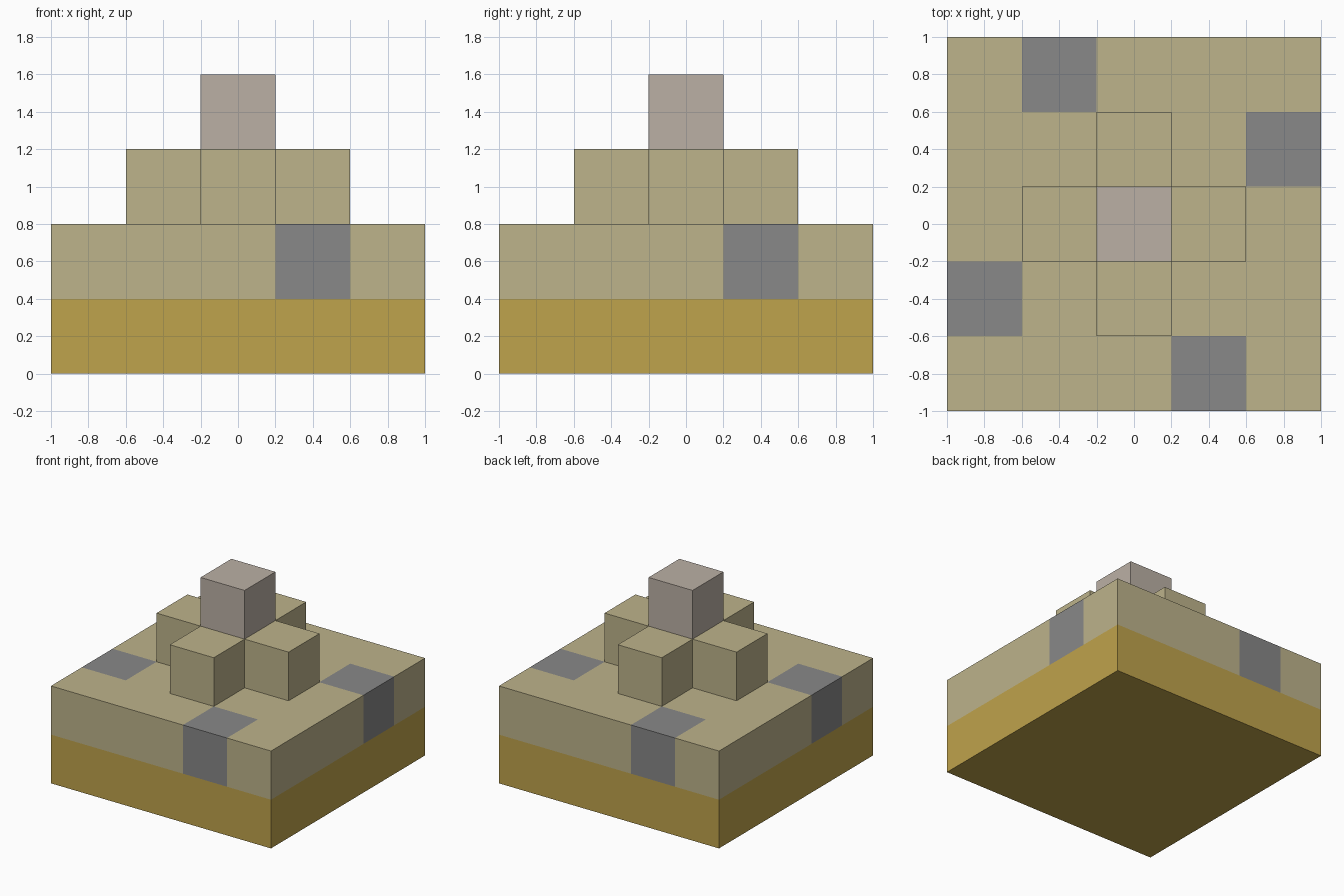
import bpy
import bmesh
from mathutils import Vector

UNIT = 0.4  # edge length of one block

default_cube = bpy.data.objects.get("Cube")
if default_cube:
    bpy.data.objects.remove(default_cube, do_unlink=True)


def make_material(name, srgb):
    linear = [((c / 255 + 0.055) / 1.055) ** 2.4 for c in srgb] + [1.0]
    mat = bpy.data.materials.new(name)
    mat.use_nodes = True
    mat.diffuse_color = linear
    mat.node_tree.nodes["Principled BSDF"].inputs["Base Color"].default_value = linear
    return mat


gold = make_material("gold", (191, 163, 76))
sand = make_material("sand", (189, 179, 139))
grey = make_material("grey", (136, 136, 136))
pale_stone = make_material("pale stone", (187, 176, 165))


def finish(name, bm, materials):
    bmesh.ops.recalc_face_normals(bm, faces=bm.faces)
    mesh = bpy.data.meshes.new(name)
    bm.to_mesh(mesh)
    bm.free()
    for mat in materials:
        mesh.materials.append(mat)
    obj = bpy.data.objects.new(name, mesh)
    bpy.context.collection.objects.link(obj)
    return obj


def block_layer(name, level, cells, materials, dark_cells=()):
    """One-block-high layer: a grid trimmed to the wanted cells, then extruded."""
    bm = bmesh.new()
    bmesh.ops.create_grid(bm, x_segments=5, y_segments=5, size=1.0)

    def cell_of(point):
        return round(point.x / UNIT), round(point.y / UNIT)

    unwanted = [f for f in bm.faces if cell_of(f.calc_center_median()) not in cells]
    bmesh.ops.delete(bm, geom=unwanted, context="FACES")
    bmesh.ops.translate(bm, vec=(0, 0, level * UNIT), verts=bm.verts)
    extruded = bmesh.ops.extrude_face_region(bm, geom=bm.faces[:], use_keep_orig=True)
    top = [g for g in extruded["geom"] if isinstance(g, bmesh.types.BMVert)]
    bmesh.ops.translate(bm, vec=Vector((0, 0, UNIT)), verts=top)
    bmesh.ops.recalc_face_normals(bm, faces=bm.faces)

    # Step inward from each face to find the block it belongs to
    for face in bm.faces:
        face.normal_update()
        inside = face.calc_center_median() - face.normal * UNIT / 2
        face.material_index = int(cell_of(inside) in dark_cells)
    return finish(name, bm, materials)


square = {(x, y) for x in range(-2, 3) for y in range(-2, 3)}
plus = {(x, y) for x, y in square if abs(x) + abs(y) <= 1}

# Four grey blocks, each a quarter turn from the last
grey_cells = []
x, y = 1, -2
for _ in range(4):
    grey_cells.append((x, y))
    x, y = -y, x

block_layer("base_slab", 0, square, [gold])
block_layer("upper_slab", 1, square, [sand, grey], grey_cells)
block_layer("cross_tier", 2, plus, [sand])
block_layer("top_block", 3, {(0, 0)}, [pale_stone])
